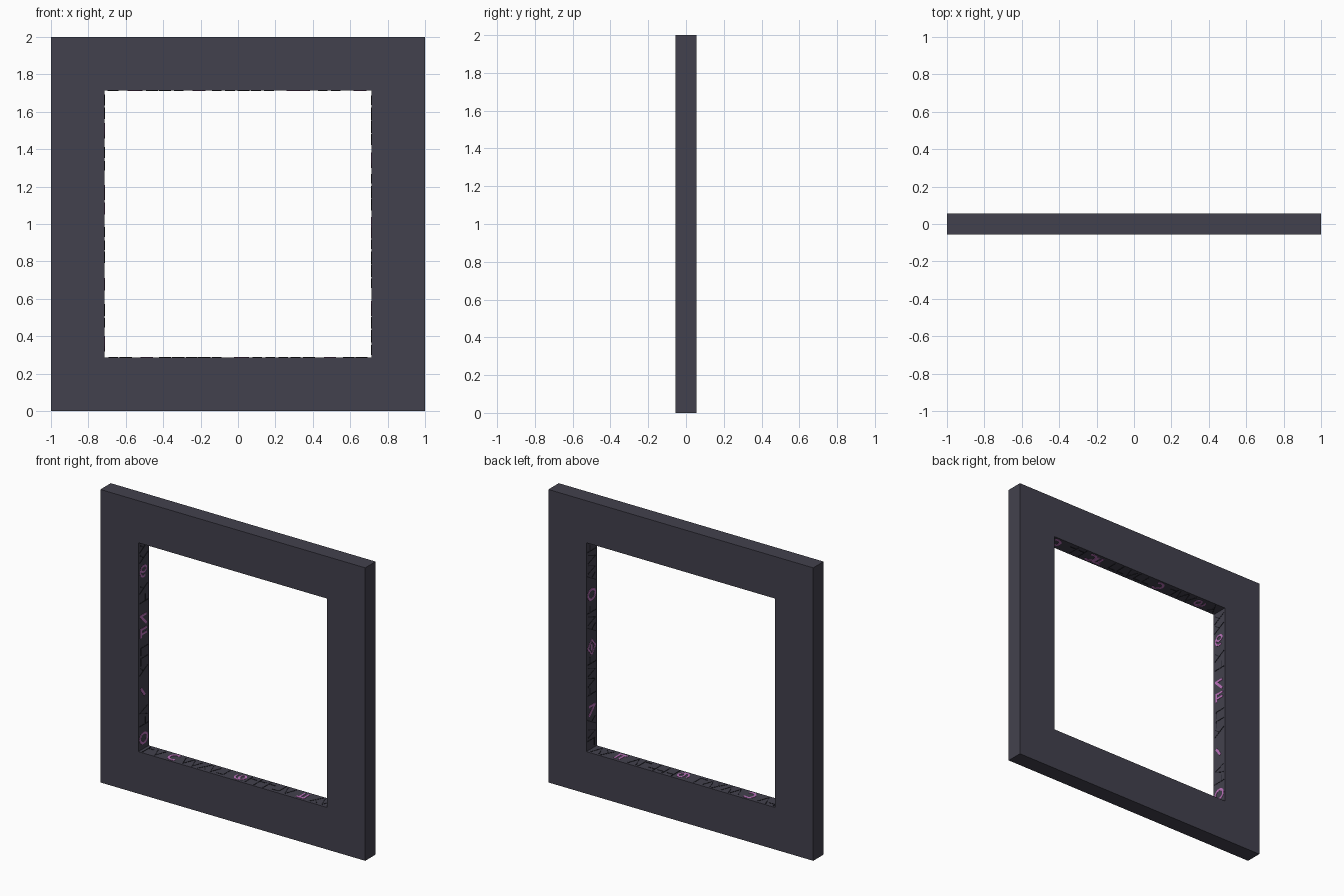
import bpy, bmesh, math, random
from mathutils import Vector, Matrix

if "Cube" in bpy.data.objects:
    bpy.data.objects.remove(bpy.data.objects["Cube"])

random.seed(4)
OUT, INN, HALF, MID = 1.0, 0.713, 0.056, 1.0
LIFT = 0.002


def material(name, col):
    m = bpy.data.materials.new(name)
    m.diffuse_color = (*col, 1)
    m.use_nodes = True
    m.node_tree.nodes["Principled BSDF"].inputs["Base Color"].default_value = m.diffuse_color
    return m


stone = material("dark_stone", (0.055, 0.053, 0.075))
glow = material("purple_inlay", (0.50, 0.17, 0.50))
shade = material("stone_carving", (0.018, 0.018, 0.025))


def finish(bm, name, mat):
    bmesh.ops.recalc_face_normals(bm, faces=bm.faces)
    me = bpy.data.meshes.new(name)
    bm.to_mesh(me)
    bm.free()
    ob = bpy.data.objects.new(name, me)
    bpy.context.collection.objects.link(ob)
    me.materials.append(mat)
    return ob


# Square frame with an open middle
bm = bmesh.new()
corners = [(-1, -1), (1, -1), (1, 1), (-1, 1)]
ring = [[bm.verts.new((x * r, y, MID + z * r)) for x, z in corners]
        for r, y in ((OUT, -HALF), (OUT, HALF), (INN, HALF), (INN, -HALF))]
for k in range(4):
    a, b = ring[k], ring[(k + 1) % 4]
    for i in range(4):
        j = (i + 1) % 4
        bm.faces.new((a[i], a[j], b[j], b[i]))
finish(bm, "square_frame", stone)


def stroke(bm, pts, width, closed=False):
    """Thin raised ribbon along a path lying on a wall (u, v plane)."""
    pts = [Vector(p) for p in pts]
    n = len(pts)
    rows = []
    for i, p in enumerate(pts):
        a = pts[(i - 1) % n] if closed or i else p
        b = pts[(i + 1) % n] if closed or i < n - 1 else p
        t = (b - a).normalized()
        s = Vector((-t.y, t.x)) * width / 2
        rows.append([bm.verts.new((q.x, q.y, h)) for q, h in
                     ((p + s, -0.001), (p + s, LIFT), (p - s, LIFT), (p - s, -0.001))])
    for i in range(n if closed else n - 1):
        a, b = rows[i], rows[(i + 1) % n]
        for k in range(3):
            bm.faces.new((a[k], a[k + 1], b[k + 1], b[k]))
    if not closed:
        bm.faces.new(rows[0])
        bm.faces.new(rows[-1])


def arc(u, v, ru, rv, a0, a1, n=14):
    return [(u + ru * math.cos(math.radians(a0 + (a1 - a0) * i / n)),
             v + rv * math.sin(math.radians(a0 + (a1 - a0) * i / n))) for i in range(n + 1)]


# Abstract inlay ornaments, each centred at position u on the wall
def hoop(bm, u):
    stroke(bm, arc(u, 0, .034, .038, 0, 360, 20)[:-1], .015, True)


def crescent(bm, u):
    stroke(bm, arc(u, 0, .034, .036, 50, 310), .016)


def fork(bm, u):
    stroke(bm, [(u - .03, -.03), (u + .035, -.03)], .015)
    for d in (-.006, .026):
        stroke(bm, [(u + d, -.023), (u + d, .035)], .014)


def hook(bm, u):
    stroke(bm, [(u - .035, .03), (u + .03, -.035)], .016)
    stroke(bm, [(u + .03, -.04), (u + .03, .03)], .015)


def bar(bm, u):
    stroke(bm, [(u - .03, .012), (u + .025, -.03)], .017)


def swirl(bm, u):
    stroke(bm, arc(u + .014, 0, .02, .028, 0, 360, 16)[:-1], .012, True)
    stroke(bm, arc(u, 0, .036, .036, 150, 290, 8), .012)


def diamond(bm, u):
    stroke(bm, [(u - .05, 0), (u, -.04), (u + .05, 0), (u, .04)], .015, True)
    stroke(bm, [(u - .02, 0), (u + .02, 0)], .014)


# Wall: direction of u, inward normal, and the inlays along it
walls = {
    "left": ((0, 0, 1), (1, 0, 0), [(-.64, hoop), (-.32, bar), (.08, fork), (.17, hook), (.5, swirl)]),
    "right": ((0, 0, 1), (-1, 0, 0), [(-.45, hook), (-.02, diamond), (.34, hoop)]),
    "bottom": ((1, 0, 0), (0, 0, 1), [(-.48, crescent), (.02, swirl), (.49, fork)]),
    "top": ((1, 0, 0), (0, 0, -1), [(.66, crescent), (.36, crescent), (.29, fork),
                                    (-.2, crescent), (-.55, swirl)]),
}
for side, (u, n, marks) in walls.items():
    place = Matrix((u, (0, 1, 0), n)).transposed().to_4x4()
    place.translation = Vector((0, 0, MID)) - Vector(n) * INN
    bm = bmesh.new()
    for pos, make in marks:
        make(bm, pos)
    bm.transform(place)
    finish(bm, side + "_inlays", glow)

    # Angular stone carving filling the gaps between inlays
    bm = bmesh.new()
    pos = -.67
    while pos < .68:
        if all(abs(pos - m[0]) > .075 for m in marks):
            kind = random.randrange(4)
            if kind == 0:
                stroke(bm, [(pos - .025, -.045), (pos + .025, .045)], .006)
                stroke(bm, [(pos + .003, -.005), (pos + .03, -.04)], .006)
            elif kind == 1:
                stroke(bm, [(pos - .02, -.045), (pos - .02, .045)], .006)
                stroke(bm, [(pos - .017, .02), (pos + .028, .02)], .006)
            elif kind == 2:
                stroke(bm, [(pos - .03, .04), (pos, -.04), (pos + .03, .04)], .006)
            else:
                stroke(bm, [(pos - .03, -.03), (pos + .02, -.03), (pos + .02, .045)], .006)
        pos += .07
    bm.transform(place)
    finish(bm, side + "_carving", shade)
